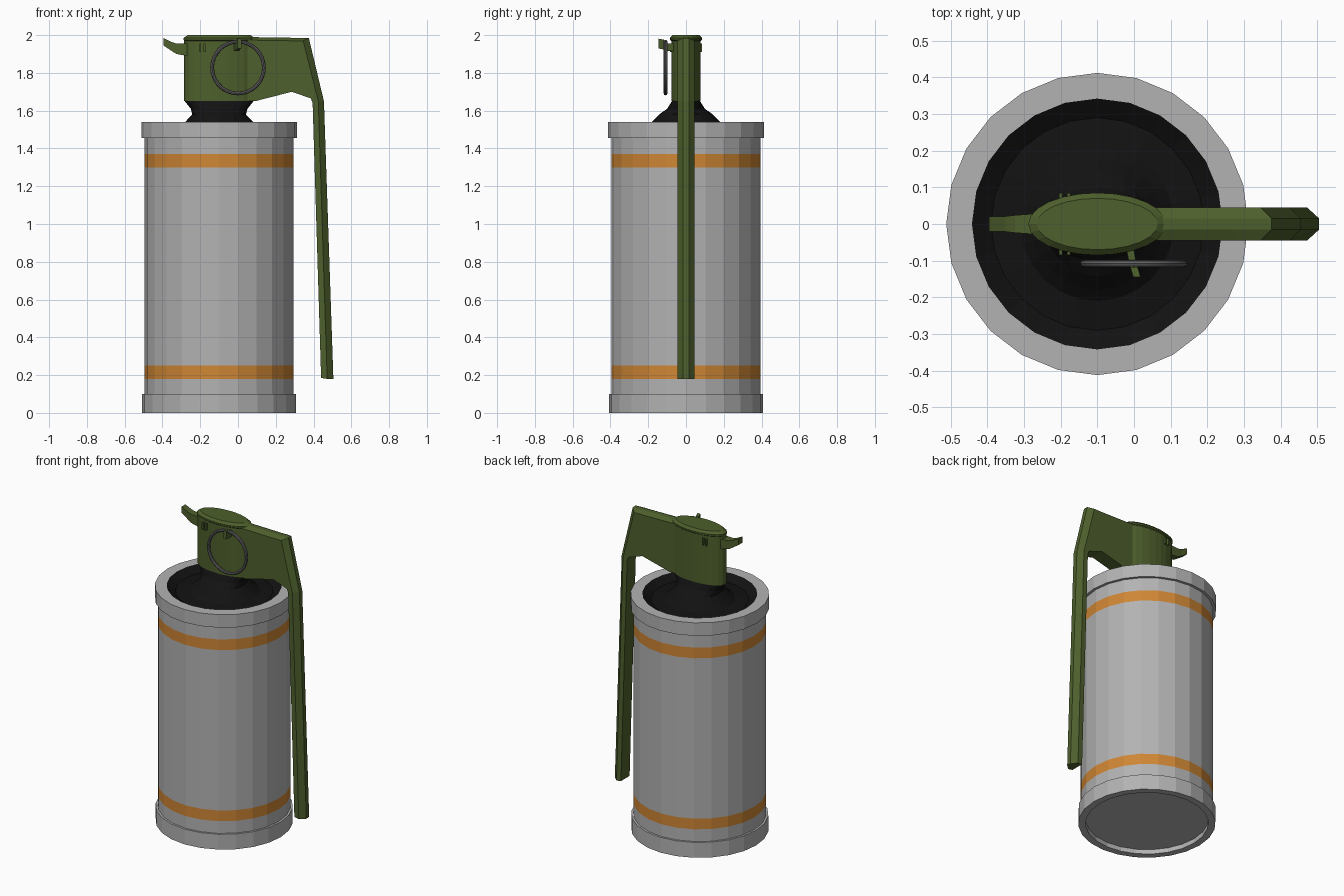
import bpy, bmesh, math
from mathutils import Vector

if "Cube" in bpy.data.objects:
    bpy.data.objects.remove(bpy.data.objects["Cube"])

CX = -0.1  # axis of the canister


def material(name, rgb):
    m = bpy.data.materials.new(name)
    m.diffuse_color = (*rgb, 1)
    m.use_nodes = True
    m.node_tree.nodes["Principled BSDF"].inputs["Base Color"].default_value = m.diffuse_color
    return m


SILVER = material("silver", (0.45, 0.45, 0.45))
ORANGE = material("orange", (0.62, 0.24, 0.035))
BLACK = material("black", (0.006, 0.006, 0.006))
OLIVE = material("olive", (0.075, 0.115, 0.025))
STEEL = material("steel", (0.12, 0.12, 0.12))


def finish(name, bm, mats):
    bmesh.ops.remove_doubles(bm, verts=bm.verts, dist=1e-5)
    bmesh.ops.recalc_face_normals(bm, faces=bm.faces)
    mesh = bpy.data.meshes.new(name)
    bm.to_mesh(mesh)
    bm.free()
    for m in mats:
        mesh.materials.append(m)
    ob = bpy.data.objects.new(name, mesh)
    bpy.context.collection.objects.link(ob)
    return ob


def loft(name, rings, mats, accents=(), n=24):
    """Stack of ellipses (rx, ry, z) around the canister axis."""
    bm = bmesh.new()
    loops = []
    for rx, ry, z in rings:
        loops.append([bm.verts.new((CX + rx * math.cos(math.tau * i / n),
                                    ry * math.sin(math.tau * i / n), z)) for i in range(n)])
    for k in range(len(loops) - 1):
        a, b = loops[k], loops[k + 1]
        for i in range(n):
            j = (i + 1) % n
            f = bm.faces.new((a[i], a[j], b[j], b[i]))
            f.material_index = 1 if k in accents else 0
    return finish(name, bm, mats)


def skin(name, sections, mat):
    """Closed solid through matching cross-sections."""
    bm = bmesh.new()
    loops = [[bm.verts.new(p) for p in s] for s in sections]
    n = len(loops[0])
    for a, b in zip(loops, loops[1:]):
        for i in range(n):
            j = (i + 1) % n
            bm.faces.new((a[i], a[j], b[j], b[i]))
    bm.faces.new(loops[0])
    bm.faces.new(loops[-1])
    return finish(name, bm, [mat])


def block(name, lo, hi, mat):
    sections = [[(x, lo[1], lo[2]), (x, hi[1], lo[2]), (x, hi[1], hi[2]), (x, lo[1], hi[2])]
                for x in (lo[0], hi[0])]
    return skin(name, sections, mat)


# Canister with rolled rims, recessed base and two painted bands
profile = [(0, .03), (.365, .03), (.365, 0), (.408, 0), (.408, .1), (.395, .1),
           (.395, .18), (.395, .25), (.395, 1.30), (.395, 1.37), (.395, 1.455),
           (.412, 1.455), (.412, 1.54), (.342, 1.54)]
loft("canister", [(r, r, z) for r, z in profile], [SILVER, ORANGE], accents=(6, 8))

# Dished lid rising into the neck, flattening towards the fuse head
loft("lid_and_neck", [(.342, .342, 1.54), (.29, .29, 1.505), (.21, .21, 1.515), (.18, .18, 1.54),
                      (.142, .142, 1.58), (.15, .10, 1.61), (.182, .075, 1.65)], [BLACK])

# Oval fuse head with lipped cap
loft("fuse_head", [(0, 0, 1.65), (.185, .078, 1.65), (.185, .078, 1.97), (.188, .085, 1.975),
                   (.188, .085, 1.985), (.165, .07, 2.0), (0, 0, 2.0)], [OLIVE])

# Safety lever: (outer ridge, shoulder, inner edge) stations in the xz plane
stations = [((.03, 1.99), (.03, 1.975), (.03, 1.65)),
            ((.09, 1.989), (.09, 1.973), (.09, 1.65)),
            ((.28, 1.986), (.28, 1.97), (.285, 1.70)),
            ((.375, 1.985), (.345, 1.97), (.385, 1.665)),
            ((.455, 1.65), (.425, 1.65), (.395, 1.64)),
            ((.505, .18), (.472, .18), (.44, .185))]
skin("safety_lever",
     [[(o[0], -.015, o[1]), (o[0], .015, o[1]), (s[0], .045, s[1]),
       (i[0], .045, i[1]), (i[0], -.045, i[1]), (s[0], -.045, s[1])] for o, s, i in stations], OLIVE)

# Upturned tab on the side opposite the lever
tab = [(-.27, 1.955, 1.89, .028), (-.325, 1.955, 1.90, .024),
       (-.35, 1.963, 1.915, .021), (-.395, 1.985, 1.945, .02)]
skin("hinge_tab", [[(x, -w, b), (x, w, b), (x, w, t), (x, -w, t)] for x, t, b, w in tab], OLIVE)

# Small hinge ribs on both faces of the head
for side, y in (("front", -.076), ("back", .076)):
    for k, x in enumerate((-.2, -.178)):
        block(f"hinge_rib_{side}_{k}", (x - .005, y - .008, 1.91), (x + .005, y + .008, 1.955), OLIVE)

# Pin with hooked end that carries the ring
pin = [(-.012, -.06, 1.935, .02), (-.004, -.105, 1.935, .02), (.0, -.118, 1.95, .026), (.008, -.145, 1.955, .026)]
skin("pin", [[(x - .01, y, z - h), (x + .01, y, z - h), (x + .01, y, z + h), (x - .01, y, z + h)]
             for x, y, z, h in pin], OLIVE)

# Pull ring
bpy.ops.mesh.primitive_torus_add(location=(0, -.108, 1.828), rotation=(math.pi / 2, 0, 0),
                                 major_radius=.137, minor_radius=.01,
                                 major_segments=32, minor_segments=8)
ring = bpy.context.object
ring.name = "pull_ring"
ring.data.materials.append(STEEL)
bpy.ops.object.shade_smooth_by_angle()
